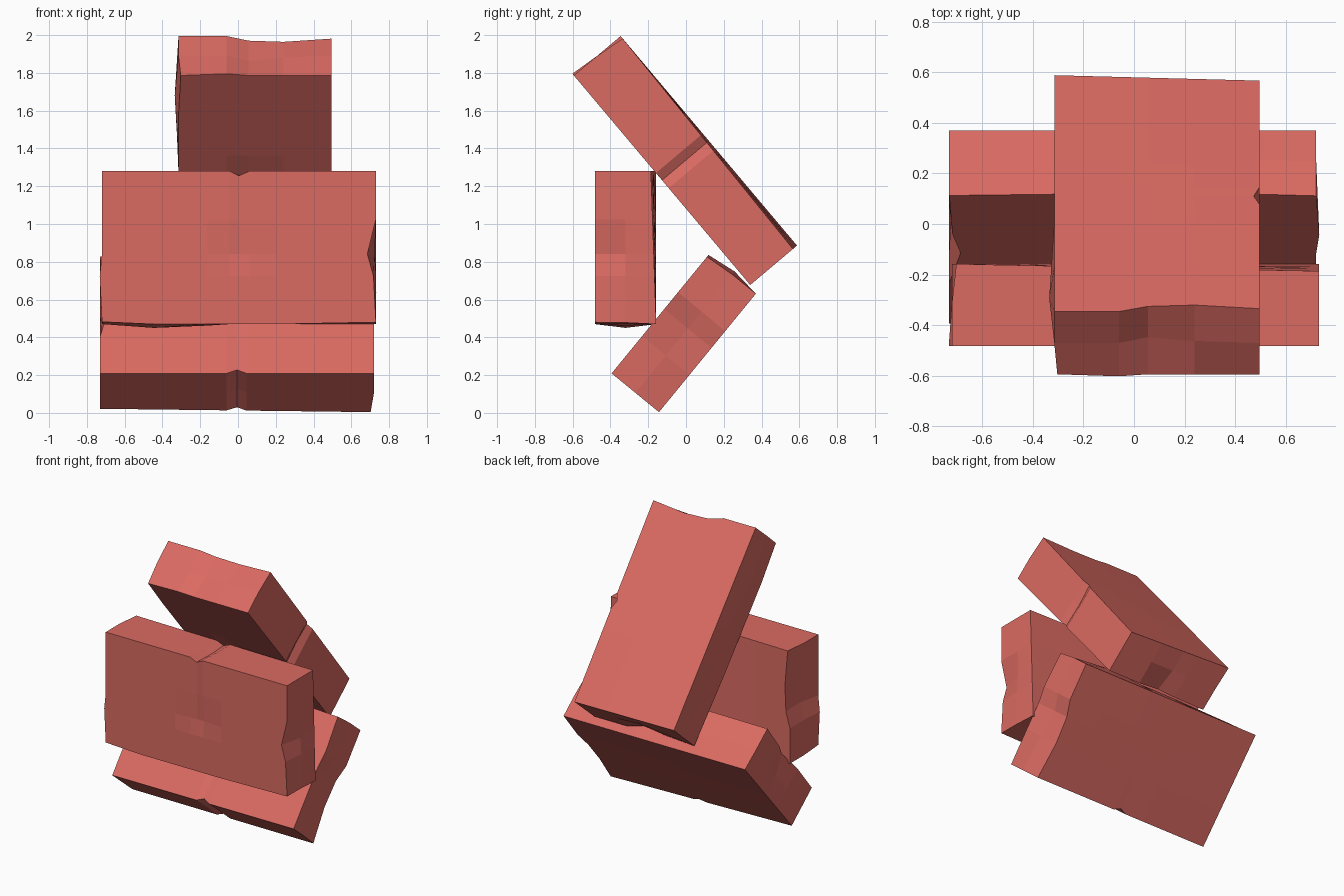
import bpy, bmesh
from mathutils import Matrix, Vector

if "Cube" in bpy.data.objects:
    bpy.data.objects.remove(bpy.data.objects["Cube"])

# One brick colour
mat = bpy.data.materials.new("brick red")
mat.diffuse_color = (0.70, 0.145, 0.122, 1)
mat.use_nodes = True
mat.node_tree.nodes["Principled BSDF"].inputs["Base Color"].default_value = mat.diffuse_color

# Cut lines of the brick: length (x), thickness (y), width (z)
US = [-.725, -.45, -.17, -.05, 0, .055, .2, .725]
WS = [-.162, 0, .162]
VS = [-.405, -.15, -.035, .15, .405]
FRONT, MID, BACK = 0, 1, 2
L, T, W = len(US) - 1, 2, len(VS) - 1

# Chips: (length, thickness, width index) -> offset
chips = {
    # deep chip on the right end
    (L, FRONT, 2): (-.045, 0, 0), (L, FRONT, 1): (-.013, 0, 0),
    (L, MID, 2): (-.006, 0, 0),
    # worn left end
    (0, BACK, 2): (.032, 0, 0), (0, BACK, 3): (.04, 0, 0),
    (0, BACK, 4): (.018, 0, 0), (0, MID, 2): (.035, 0, 0),
    (0, MID, 3): (.012, 0, 0), (0, FRONT, 1): (-.012, 0, 0),
    # notch across the middle of the upper long side
    (4, FRONT, W): (0, 0, -.024), (4, MID, W): (0, 0, -.03),
    (4, BACK, W): (0, 0, -.022),
    # uneven lower long side
    (1, MID, 0): (0, 0, -.02), (2, MID, 0): (0, 0, -.008),
    (0, FRONT, 0): (0, 0, .012), (L, FRONT, 0): (0, 0, .01),
    (L, MID, 0): (0, 0, .008),
    # shallow dents in the worn face
    (4, FRONT, 3): (0, .008, 0), (3, FRONT, 2): (0, .01, 0),
    (4, FRONT, 2): (0, .012, 0), (5, FRONT, 2): (0, .01, 0),
}


def make_brick_mesh():
    bm = bmesh.new()
    verts = {}

    def vert(key):
        if key not in verts:
            i, j, k = key
            p = Vector((US[i], WS[j], VS[k])) + Vector(chips.get(key, (0, 0, 0)))
            if j == BACK:  # back face leans in toward one corner
                p.y -= .028 * (US[i] / 1.45 + .5) * (VS[k] / .81 + .5)
            verts[key] = bm.verts.new(p)
        return verts[key]

    # Skin the six sides of the lattice
    size = (L, T, W)
    for axis in range(3):
        a, b = (axis + 1) % 3, (axis + 2) % 3
        for side in (0, size[axis]):
            for s in range(size[a]):
                for t in range(size[b]):
                    loop = []
                    for ds, dt in ((0, 0), (1, 0), (1, 1), (0, 1)):
                        key = [0, 0, 0]
                        key[axis], key[a], key[b] = side, s + ds, t + dt
                        loop.append(vert(tuple(key)))
                    bm.faces.new(loop if side else loop[::-1])
    bmesh.ops.recalc_face_normals(bm, faces=bm.faces[:])
    mesh = bpy.data.meshes.new("brick")
    bm.to_mesh(mesh)
    bm.free()
    mesh.materials.append(mat)
    return mesh


brick = make_brick_mesh()


def place(name, centre, length_dir, back_dir, width_dir):
    ob = bpy.data.objects.new(name, brick)
    bpy.context.collection.objects.link(ob)
    rot = Matrix((length_dir, back_dir, width_dir)).transposed().to_4x4()
    ob.matrix_world = Matrix.Translation(centre) @ rot


# The same brick in three poses
place("upright_brick", (.005, -.32, .875), (1, 0, 0), (0, 1, 0), (0, 0, 1))
place("bottom_brick", (-.005, -.012, .42),
      (-1, 0, 0), (0, .774, -.633), (0, -.633, -.774))
place("top_brick", (.09, -.003, 1.336),
      (0, .644, -.765), (0, .765, .644), (1, 0, 0))
